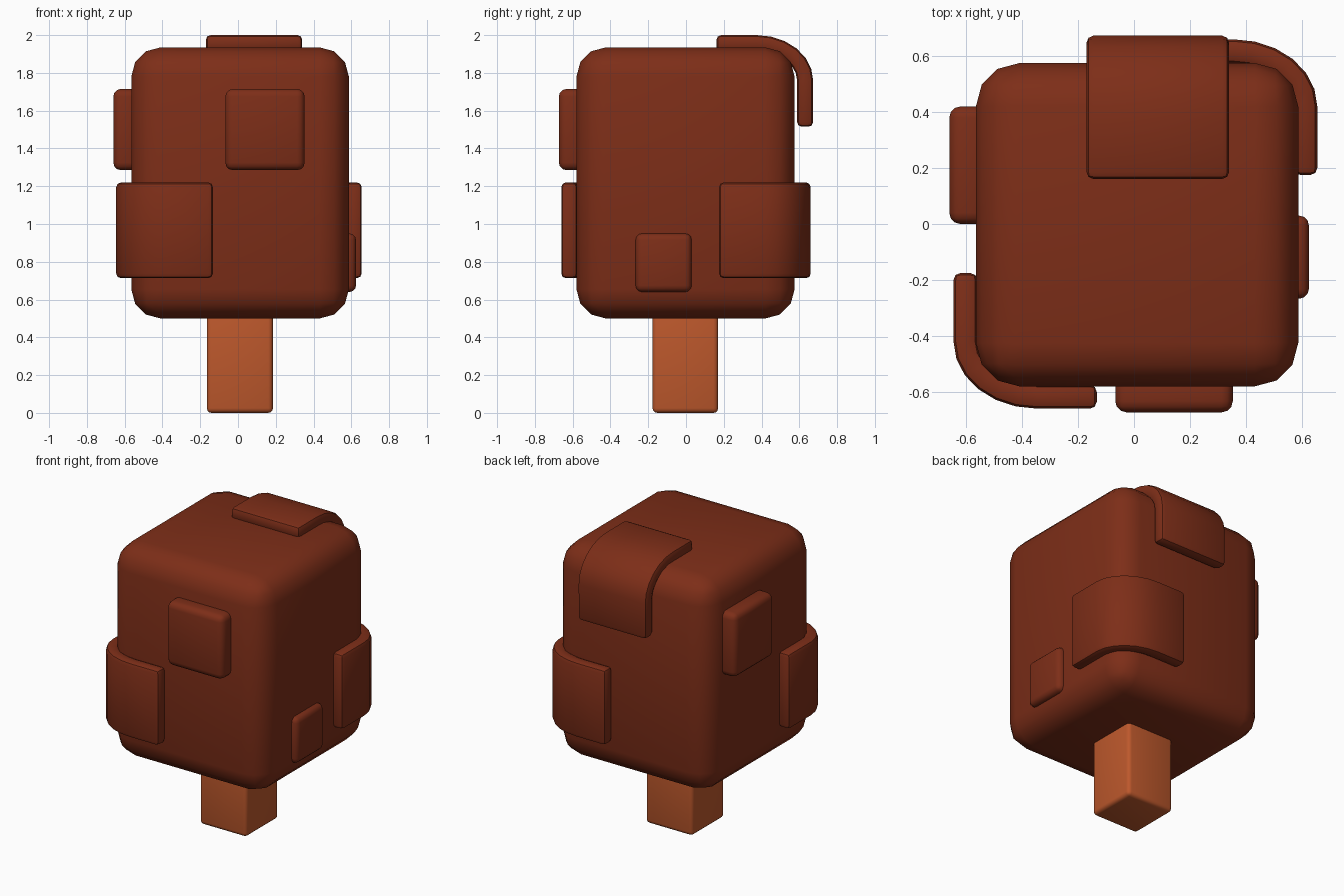
import bpy, bmesh, math

if "Cube" in bpy.data.objects:
    bpy.data.objects.remove(bpy.data.objects["Cube"])


def material(name, rgb):
    m = bpy.data.materials.new(name)
    m.diffuse_color = (*rgb, 1)
    m.use_nodes = True
    m.node_tree.nodes["Principled BSDF"].inputs["Base Color"].default_value = m.diffuse_color
    return m


LEAF = material("leaf", (0.205, 0.027, 0.009))
TRUNK = material("bark", (0.51, 0.098, 0.025))


def finish(name, bm, mat, bevel, segs):
    bmesh.ops.recalc_face_normals(bm, faces=bm.faces)
    me = bpy.data.meshes.new(name)
    bm.to_mesh(me)
    bm.free()
    me.materials.append(mat)
    ob = bpy.data.objects.new(name, me)
    bpy.context.collection.objects.link(ob)
    mod = ob.modifiers.new("bevel", 'BEVEL')
    mod.width, mod.segments = bevel, segs
    mod.limit_method, mod.angle_limit = 'ANGLE', math.radians(40)
    bpy.context.view_layer.objects.active = ob
    ob.select_set(True)
    bpy.ops.object.modifier_apply(modifier="bevel")
    bpy.ops.object.shade_smooth_by_angle(angle=math.radians(40))
    ob.select_set(False)


def box(name, x, y, z, mat, bevel, segs=3):
    bm = bmesh.new()
    bmesh.ops.create_cube(bm, size=1)
    for v in bm.verts:
        v.co = [(r[0] + r[1]) / 2 + c * (r[1] - r[0]) for r, c in zip((x, y, z), v.co)]
    finish(name, bm, mat, bevel, segs)


def wrap(name, arm_u, arm_v, w0, w1, place, t=0.085, a=0.30, b=0.24, n=6):
    """Bent slab round a corner; u, v run inward from its outer corner."""
    outer, inner = [(arm_u, 0)], [(arm_u, t)]
    for i in range(n + 1):
        k = math.pi / 2 * i / n
        s, c = math.sin(k), math.cos(k)
        outer.append((a - a * s, b - b * c))
        inner.append((a - (a - t) * s, b - (b - t) * c))
    outer.append((0, arm_v))
    inner.append((t, arm_v))
    bm = bmesh.new()
    rings = [[bm.verts.new(place(*p, w)) for p, w in ((o, w0), (o, w1), (q, w1), (q, w0))]
             for o, q in zip(outer, inner)]
    for r, s in zip(rings, rings[1:]):
        for j in range(4):
            k = (j + 1) % 4
            bm.faces.new((r[j], r[k], s[k], s[j]))
    bm.faces.new(rings[0])
    bm.faces.new(rings[-1])
    finish(name, bm, LEAF, 0.025, 2)


# Trunk and crown
box("trunk", (-0.165, 0.185), (-0.177, 0.17), (0, 0.6), TRUNK, 0.025)
box("crown", (-0.565, 0.587), (-0.58, 0.575), (0.5, 1.935), LEAF, 0.155)

# Flat leaf patches
box("front_patch", (-0.067, 0.353), (-0.673, -0.53), (1.285, 1.715), LEAF, 0.04)
box("left_patch", (-0.66, -0.52), (0, 0.42), (1.285, 1.715), LEAF, 0.04)
box("right_patch", (0.53, 0.625), (-0.267, 0.03), (0.64, 0.95), LEAF, 0.035)

# Patches folded over the crown's edges
wrap("front_left_wrap", 0.512, 0.485, 0.713, 1.22,
     lambda u, v, w: (-0.645 + u, -0.66 + v, w))
wrap("back_right_wrap", 0.512, 0.485, 0.713, 1.22,
     lambda u, v, w: (0.655 - u, 0.66 - v, w))
wrap("top_back_wrap", 0.512, 0.485, -0.17, 0.34,
     lambda u, v, w: (w, 0.673 - u, 2.0 - v))
